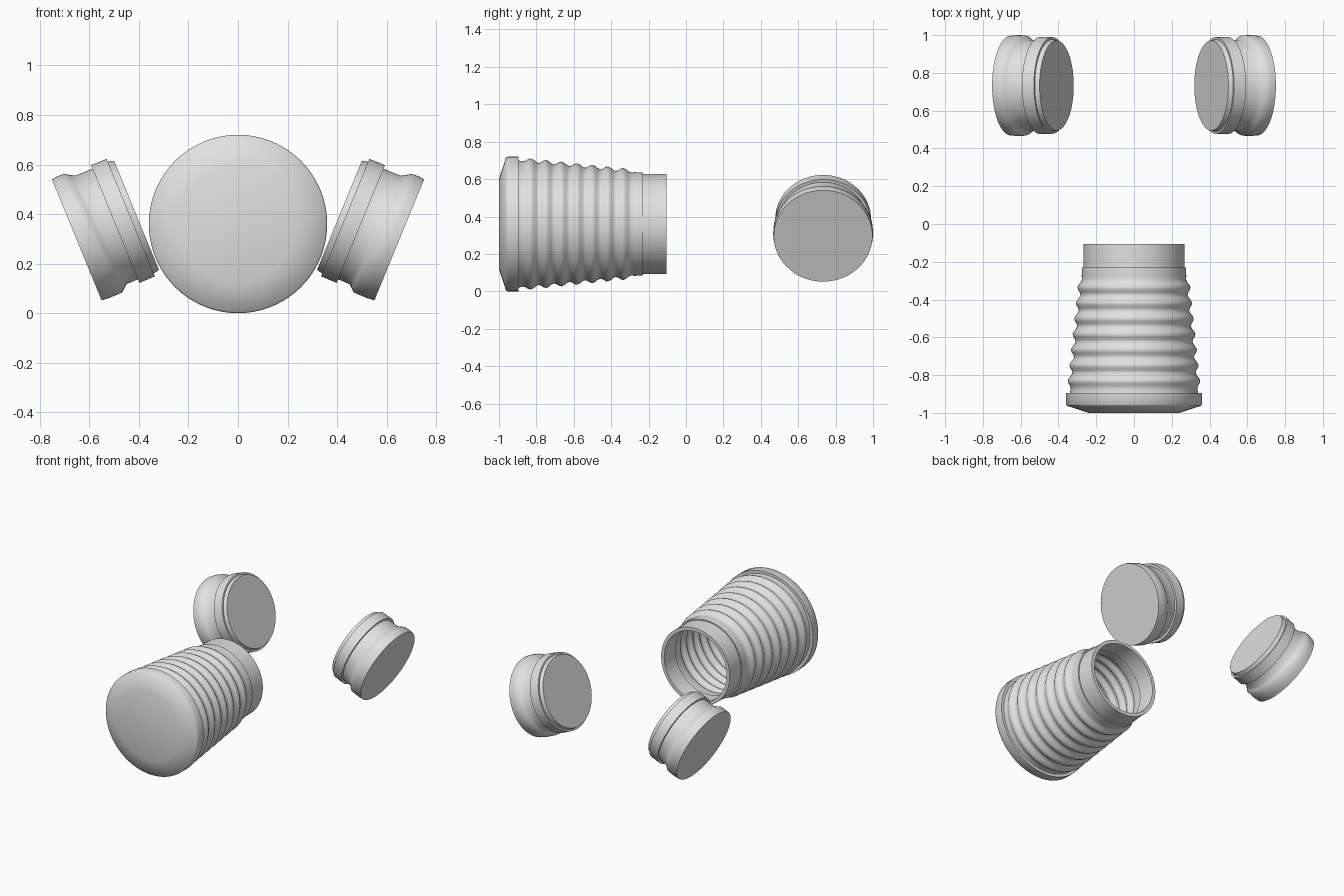
import bpy
import bmesh
from math import cos, sin, pi, radians
from mathutils import Vector

if "Cube" in bpy.data.objects:
    bpy.data.objects.remove(bpy.data.objects["Cube"])

grey = bpy.data.materials.new("light_grey")
grey.use_nodes = True
GREY = (0.75, 0.75, 0.75, 1)
grey.diffuse_color = GREY
grey.node_tree.nodes["Principled BSDF"].inputs["Base Color"].default_value = GREY


def lathe(name, profile, origin, axis, up, angle, segments=72):
    """Revolve (distance, radius, skew) points round an axis and close both ends."""
    origin, axis, up = Vector(origin), Vector(axis).normalized(), Vector(up).normalized()
    side = axis.cross(up)
    bm = bmesh.new()
    rings = []
    for t, r, skew in profile:
        ring = []
        for i in range(segments):
            a = 2 * pi * i / segments
            p = origin + axis * (t + skew * cos(a)) + (up * cos(a) + side * sin(a)) * r
            ring.append(bm.verts.new(p))
        rings.append(ring)
    for lower, upper in zip(rings, rings[1:]):
        for i in range(segments):
            j = (i + 1) % segments
            bm.faces.new((lower[i], lower[j], upper[j], upper[i]))
    bm.faces.new(rings[0])
    bm.faces.new(rings[-1])
    bmesh.ops.recalc_face_normals(bm, faces=bm.faces)
    mesh = bpy.data.meshes.new(name)
    bm.to_mesh(mesh)
    bm.free()
    mesh.materials.append(grey)
    obj = bpy.data.objects.new(name, mesh)
    bpy.context.collection.objects.link(obj)
    bpy.ops.object.select_all(action='DESELECT')
    obj.select_set(True)
    bpy.context.view_layer.objects.active = obj
    bpy.ops.object.shade_smooth_by_angle(angle=radians(angle))
    return obj


# Ribbed, tapering sleeve wall
PITCH, STEPS, RIBS = 0.0825, 6, 7
ribs = []
for k in range(RIBS * STEPS + 1):
    y = -0.871 + PITCH * k / STEPS
    ribs.append((y, 0.345 - 0.104 * (y + 0.871) - 0.01 * cos(2 * pi * k / STEPS)))

# Hollow barrel: domed front, flange, ribs, collar and neck, open at the back
WALL = 0.024
outer = [(-1, 0.24), (-0.963, 0.354), (-0.955, 0.36), (-0.895, 0.36), (-0.895, 0.34)]
outer += ribs + [(-0.275, 0.277), (-0.23, 0.275), (-0.23, 0.267), (-0.105, 0.267)]
inner = [(-0.105, 0.267 - WALL), (-0.23, 0.267 - WALL), (-0.23, 0.275 - WALL)]
inner += [(y, r - WALL) for y, r in reversed(ribs)] + [(-0.93, 0.32)]
lathe("ribbed_barrel", [(y, r, 0) for y, r in outer + inner],
      (0, 0, 0.36), (0, 1, 0), (0, 0, 1), 78)

# Pair of tilted end caps: rounded lip, slanted groove, raised band and small inner disc
cap = [(0, 0.264, 0), (0.03, 0.267, -0.004), (0.072, 0.266, -0.018),
       (0.085, 0.256, -0.016), (0.105, 0.242, -0.012), (0.168, 0.241, 0),
       (0.168, 0.257, 0), (0.236, 0.256, 0), (0.236, 0.244, 0), (0.261, 0.238, 0)]
for name, s in (("left_cap", 1), ("right_cap", -1)):
    lathe(name, cap, (s * 0.651, 0.733, 0.296),
          (-s * 0.925, 0, 0.38), (s * 0.38, 0, 0.925), 50)
